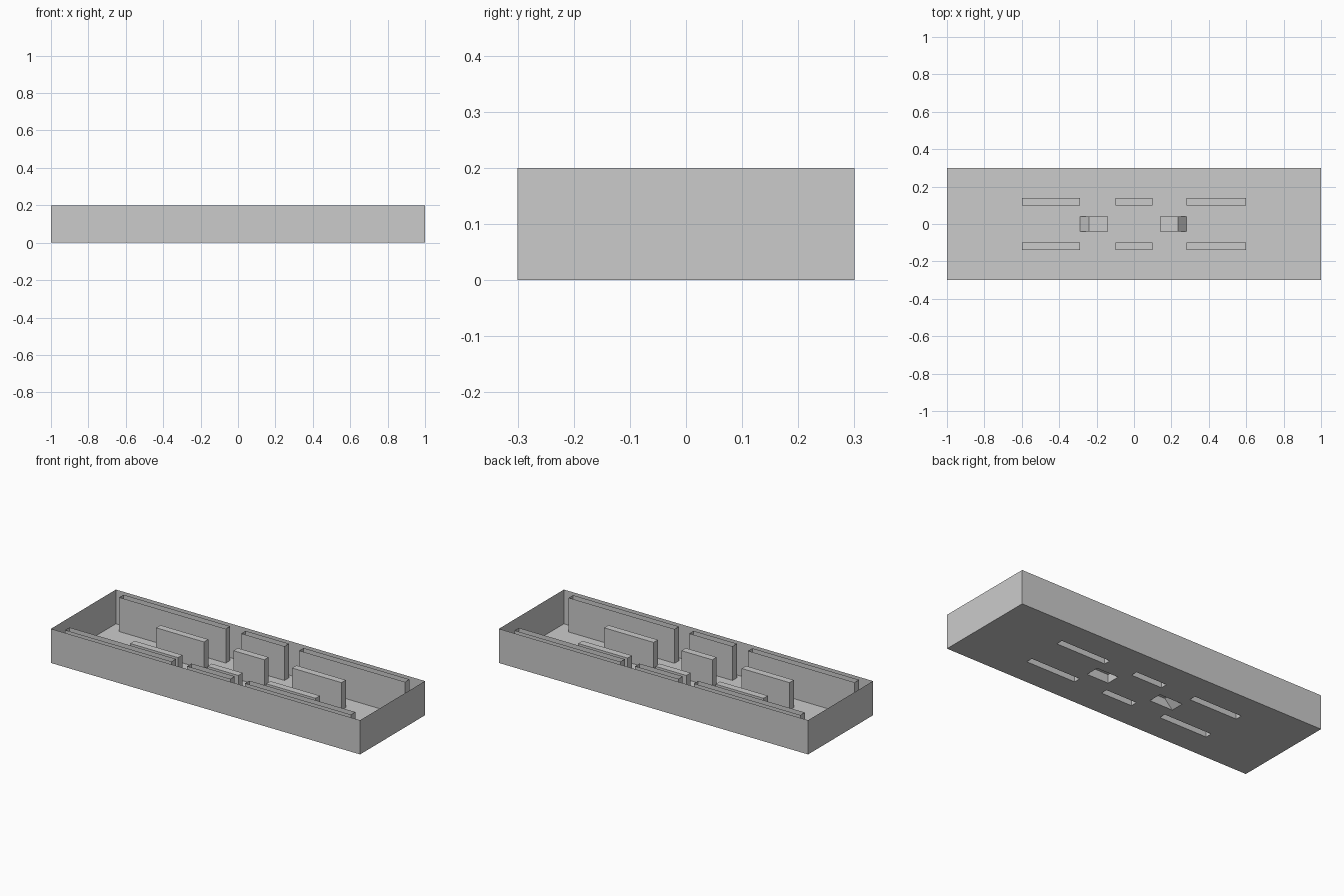
import bpy, bmesh

if "Cube" in bpy.data.objects:
    bpy.data.objects.remove(bpy.data.objects["Cube"])

H = 0.2        # tray height
SLOT_H = 0.16  # height of the slot housings
RAMP_H = 0.05  # height of the central pockets


def make(name, quads):
    """Build one flat-faced object from a list of polygons."""
    bm = bmesh.new()
    for q in quads:
        bm.faces.new([bm.verts.new(p) for p in q])
    bmesh.ops.remove_doubles(bm, verts=bm.verts, dist=1e-5)
    mesh = bpy.data.meshes.new(name)
    bm.to_mesh(mesh)
    bm.free()
    ob = bpy.data.objects.new(name, mesh)
    bpy.context.collection.objects.link(ob)
    return ob


def ring(x0, x1, y0, y1, h):
    """Four upright sheets around a rectangle."""
    c = [(x0, y0), (x1, y0), (x1, y1), (x0, y1)]
    return [[(*a, 0), (*b, 0), (*b, h), (*a, h)] for a, b in zip(c, c[1:] + c[:1])]


slots = [(x0, x1, y0, y1)
         for x0, x1 in ((-0.6, -0.29), (-0.1, 0.1), (0.28, 0.6))
         for y0, y1 in ((-0.14, -0.1), (0.1, 0.14))]
pockets = [(-0.29, -0.14, -0.04, 0.04), (0.14, 0.28, -0.04, 0.04)]
holes = slots + pockets

# Outer walls, open at the top
make("outer_walls", ring(-1, 1, -0.3, 0.3, H))

# Floor plate, pierced by the slots and pockets
xs = sorted({-1, 1} | {v for h in holes for v in h[:2]})
ys = sorted({-0.3, 0.3} | {v for h in holes for v in h[2:]})
cells = []
for a, b in zip(xs, xs[1:]):
    for c, d in zip(ys, ys[1:]):
        mx, my = (a + b) / 2, (c + d) / 2
        if not any(h[0] < mx < h[1] and h[2] < my < h[3] for h in holes):
            cells.append([(a, c, 0), (a, d, 0), (b, d, 0), (b, c, 0)])
floor = make("floor", cells)
bm = bmesh.new()
bm.from_mesh(floor.data)
bmesh.ops.dissolve_limit(bm, angle_limit=0.01, verts=bm.verts, edges=bm.edges)
bmesh.ops.triangulate(bm, faces=bm.faces)
bm.to_mesh(floor.data)
bm.free()

# Slot housings: capped hollow boxes open underneath
for x0, x1, y0, y1 in slots:
    cap = [(x0, y0, SLOT_H), (x1, y0, SLOT_H), (x1, y1, SLOT_H), (x0, y1, SLOT_H)]
    make("slot_housing", ring(x0, x1, y0, y1, SLOT_H) + [cap])

# Central pockets: ramp up, then a flat ceiling
for outer, knee, inner in ((-0.29, -0.24, -0.14), (0.28, 0.235, 0.14)):
    prof = [(outer, 0), (knee, RAMP_H), (inner, RAMP_H), (inner, 0)]
    sides = [[(x, y, z) for x, z in prof] for y in (-0.04, 0.04)]
    spans = [[(a[0], -0.04, a[1]), (b[0], -0.04, b[1]),
              (b[0], 0.04, b[1]), (a[0], 0.04, a[1])] for a, b in zip(prof, prof[1:])]
    make("ramp_pocket", sides + spans)

# Open-topped channels along both long walls
for x0, x1 in ((-0.93, -0.24), (-0.14, 0.14), (0.235, 0.92)):
    for y0, y1 in ((-0.27, -0.23), (0.23, 0.27)):
        make("edge_channel", ring(x0, x1, y0, y1, H))
